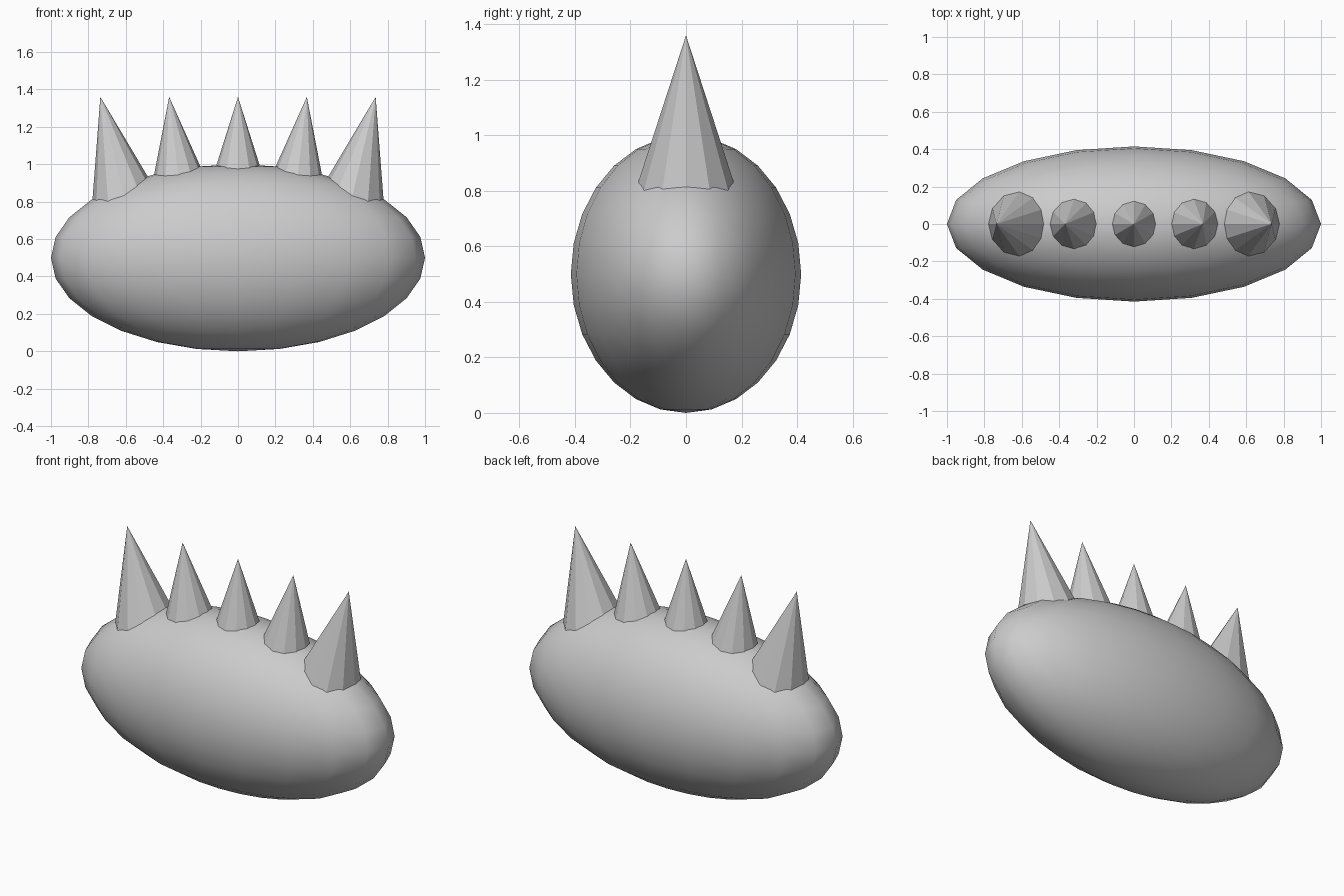
import bpy
import math
from mathutils import Vector

if "Cube" in bpy.data.objects:
    bpy.data.objects.remove(bpy.data.objects["Cube"])

# Body: smooth stretched sphere
bpy.ops.mesh.primitive_uv_sphere_add(segments=20, ring_count=14, radius=1, location=(0, 0, 0.5))
body = bpy.context.object
body.name = "body"
body.scale = (1.0, 0.415, 0.5)
bpy.ops.object.transform_apply(location=False, rotation=False, scale=True)
bpy.ops.object.shade_smooth()

# Spikes: row of faceted cones fanning outwards, bases sunk in the body
DEPTH = 0.6
RADIUS = 0.19


def spike(name, tip_x, tilt):
    axis = Vector((math.sin(tilt), 0, math.cos(tilt)))
    centre = Vector((tip_x, 0, 1.36)) - axis * DEPTH / 2
    bpy.ops.mesh.primitive_cone_add(vertices=12, radius1=RADIUS, radius2=0, depth=DEPTH,
                                    location=centre, rotation=(0, tilt, 0))
    bpy.context.object.name = name


for i in range(-2, 3):
    spike(f"spike_{i + 3}", i * 0.368, math.radians(6.6 * i))
